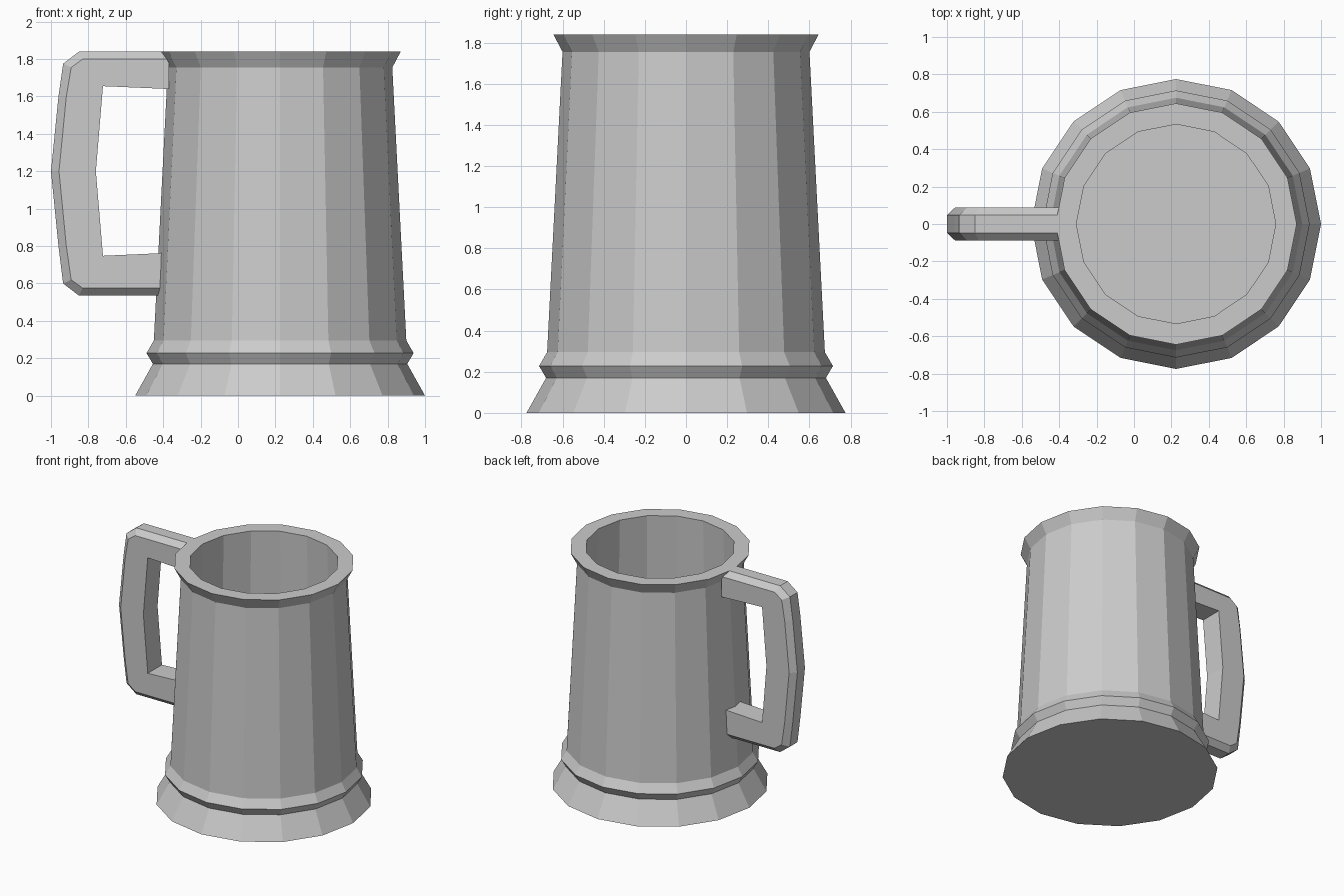
import bpy, bmesh
from math import cos, sin, pi

if "Cube" in bpy.data.objects:
    bpy.data.objects.remove(bpy.data.objects["Cube"])

SIDES = 16
CENTRE_X = 0.225


def finish(name, bm):
    bmesh.ops.recalc_face_normals(bm, faces=bm.faces[:])
    mesh = bpy.data.meshes.new(name)
    bm.to_mesh(mesh)
    bm.free()
    obj = bpy.data.objects.new(name, mesh)
    bpy.context.collection.objects.link(obj)
    return obj


# Tankard body: one profile (radius, z) from the foot, over the rim, to the inner floor
profile = [(0.775, 0), (0.68, 0.17), (0.714, 0.228), (0.675, 0.295),
           (0.60, 1.755), (0.645, 1.84), (0.533, 1.84), (0.575, 0.17)]
bm = bmesh.new()
rings = [[bm.verts.new((CENTRE_X + r * cos(2 * pi * i / SIDES),
                        r * sin(2 * pi * i / SIDES), z)) for i in range(SIDES)]
         for r, z in profile]
for low, high in zip(rings, rings[1:]):
    for i in range(SIDES):
        j = (i + 1) % SIDES
        bm.faces.new((low[i], low[j], high[j], high[i]))
bm.faces.new(rings[0])
bm.faces.new(rings[-1])
finish("tankard_body", bm)

# Handle: side outline in (x, z), with a chamfer along the outer edge
outer = [(-0.40, 1.84), (-0.85, 1.84), (-0.935, 1.775), (-0.96, 1.6), (-1.0, 1.2),
         (-0.96, 0.8), (-0.935, 0.6), (-0.85, 0.535), (-0.42, 0.535)]
shoulder = [(-0.37, 1.80), (-0.83, 1.80), (-0.892, 1.755), (-0.918, 1.6), (-0.957, 1.2),
            (-0.918, 0.8), (-0.892, 0.62), (-0.83, 0.575), (-0.415, 0.575)]
inner = [(-0.37, 1.64), (-0.722, 1.655), (-0.76, 1.2), (-0.722, 0.748), (-0.41, 0.762)]
bm = bmesh.new()


def line(points, y):
    return [bm.verts.new((x, y, z)) for x, z in points]


def bridge(a, b):
    for i in range(len(a) - 1):
        bm.faces.new((a[i], a[i + 1], b[i + 1], b[i]))


sides = []
for s in (-1, 1):
    o, c, n = line(outer, s * 0.047), line(shoulder, s * 0.088), line(inner, s * 0.088)
    bridge(o, c)
    bm.faces.new(c + n[::-1])
    sides.append((o, c, n))
(o1, c1, n1), (o2, c2, n2) = sides
bridge(o1, o2)
bridge(n1, n2)
# End caps buried in the body wall
for k in (0, -1):
    bm.faces.new((o1[k], c1[k], n1[k], n2[k], c2[k], o2[k]))
finish("handle", bm)
